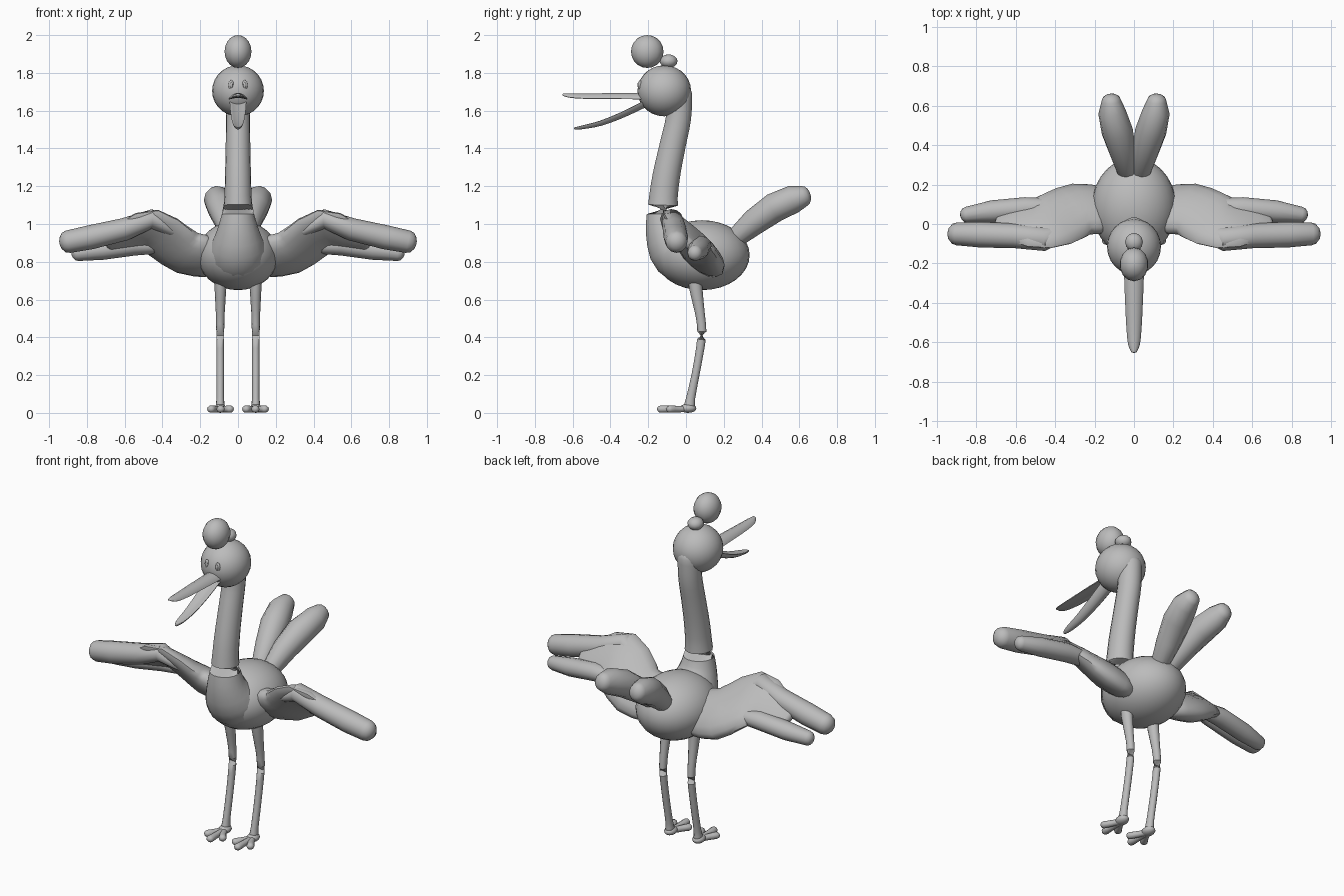
import bpy, bmesh, math
from mathutils import Vector

grey = bpy.data.materials.new("plain grey")
grey.diffuse_color = (0.5, 0.5, 0.5, 1)


def finish(name, bm, angle=50):
    bmesh.ops.recalc_face_normals(bm, faces=bm.faces)
    me = bpy.data.meshes.new(name)
    bm.to_mesh(me)
    bm.free()
    me.materials.append(grey)
    ob = bpy.data.objects.new(name, me)
    bpy.context.collection.objects.link(ob)
    bpy.ops.object.select_all(action='DESELECT')
    ob.select_set(True)
    bpy.context.view_layer.objects.active = ob
    bpy.ops.object.shade_smooth_by_angle(angle=math.radians(angle))
    return ob


def ball(name, center, radii, u=24, v=14):
    bm = bmesh.new()
    bmesh.ops.create_uvsphere(bm, u_segments=u, v_segments=v, radius=1)
    for vert in bm.verts:
        vert.co = Vector([c + r * k for c, r, k in zip(center, radii, vert.co)])
    return finish(name, bm)


def smooth_path(pts, steps):
    """Catmull-Rom interpolation of rows (x, y, z, wide, thick)."""
    out = []
    for i in range(len(pts) - 1):
        p = [pts[max(i - 1, 0)], pts[i], pts[i + 1], pts[min(i + 2, len(pts) - 1)]]
        for s in range(steps):
            t = s / steps
            out.append([0.5 * (2 * b + (c - a) * t + (2 * a - 5 * b + 4 * c - d) * t * t
                               + (3 * b - a - 3 * c + d) * t ** 3) for a, b, c, d in zip(*p)])
    return out + [list(pts[-1])]


def sweep(name, pts, wide_axis=(1, 0, 0), steps=3, sides=14, cap=0.8, bend=0):
    """Elliptical tube with rounded ends; bend curls the section into a trough."""
    rows = smooth_path(pts, steps)
    pos = [Vector(r[:3]) for r in rows]
    n = len(rows)
    rings = []
    for i, r in enumerate(rows):
        t = (pos[min(i + 1, n - 1)] - pos[max(i - 1, 0)]).normalized()
        rings.append((pos[i], t, r[3], r[4]))

    def dome(ring, sign):
        p, t, w, h = ring
        c = cap * min(w, h) * sign
        return [(p + t * c * math.sin(a), t, w * math.cos(a), h * math.cos(a))
                for a in (math.radians(d) for d in (30, 58, 80))]

    rings = dome(rings[0], -1)[::-1] + rings + dome(rings[-1], 1)
    bm = bmesh.new()
    loops = []
    for p, t, w, h in rings:
        a = Vector(wide_axis)
        a = (a - t * a.dot(t)).normalized()
        b = t.cross(a)
        if b.z < 0:
            b = -b
        loop = []
        for k in range(sides):
            ang = 2 * math.pi * k / sides
            ca, sa = math.cos(ang), math.sin(ang)
            loop.append(bm.verts.new(p + a * w * ca + b * (h * sa + bend * w * ca * ca)))
        loops.append(loop)
    for l0, l1 in zip(loops, loops[1:]):
        for k in range(sides):
            j = (k + 1) % sides
            bm.faces.new((l0[k], l0[j], l1[j], l1[k]))
    bm.faces.new(loops[0])
    bm.faces.new(loops[-1])
    return finish(name, bm)


# Body, neck and head
ball("body", (0, 0.085, 0.835), (0.215, 0.252, 0.185), 28, 16)
sweep("neck", [(0, 0.06, 0.81, 0.16, 0.15), (0, -0.05, 0.86, 0.155, 0.15),
               (0, -0.112, 0.97, 0.11, 0.105), (0, -0.122, 1.1, 0.076, 0.08),
               (0, -0.105, 1.25, 0.069, 0.074), (0, -0.07, 1.42, 0.065, 0.07),
               (0, -0.04, 1.56, 0.064, 0.068), (0, -0.036, 1.69, 0.066, 0.07)], sides=18)
ball("head", (0, -0.115, 1.705), (0.137, 0.142, 0.135))

# Head tuft
ball("tuft_large", (0, -0.205, 1.913), (0.073, 0.086, 0.087), 14, 10)
ball("tuft_small", (0, -0.092, 1.862), (0.045, 0.047, 0.036), 12, 8)

# Open beak
sweep("upper_beak", [(0, -0.2, 1.682, 0.052, 0.013), (0, -0.35, 1.682, 0.047, 0.013),
                     (0, -0.52, 1.68, 0.039, 0.012), (0, -0.61, 1.682, 0.03, 0.01),
                     (0, -0.648, 1.685, 0.014, 0.007)], bend=-0.4)
sweep("lower_beak", [(0, -0.2, 1.637, 0.045, 0.013), (0, -0.33, 1.575, 0.04, 0.012),
                     (0, -0.45, 1.53, 0.032, 0.011), (0, -0.55, 1.509, 0.022, 0.008),
                     (0, -0.59, 1.506, 0.009, 0.005)], bend=0.5)

for s, side in ((1, "left"), (-1, "right")):
    # Eyes: raised oval with a small pupil
    ball("eye_" + side, (s * 0.036, -0.243, 1.735), (0.015, 0.01, 0.027), 14, 8)
    ball("pupil_" + side, (s * 0.035, -0.251, 1.735), (0.008, 0.006, 0.016), 12, 8)

    # Wing: slanted arm, then two finger feathers
    sweep("wing_arm_" + side,
          [(s * 0.17, 0.07, 0.83, 0.15, 0.07), (s * 0.27, 0.075, 0.848, 0.16, 0.075),
           (s * 0.36, 0.04, 0.905, 0.165, 0.06), (s * 0.46, 0.0, 0.965, 0.165, 0.045),
           (s * 0.57, 0.005, 0.94, 0.13, 0.04), (s * 0.68, 0.005, 0.905, 0.08, 0.03)],
          (0, 0.75, -0.66), steps=2, sides=16)
    sweep("wing_front_feather_" + side,
          [(s * 0.35, -0.045, 0.965, 0.04, 0.03), (s * 0.455, -0.077, 1.027, 0.06, 0.052),
           (s * 0.6, -0.06, 0.972, 0.063, 0.06), (s * 0.78, -0.054, 0.93, 0.065, 0.064),
           (s * 0.9, -0.05, 0.906, 0.058, 0.06)], (0, 1, 0), steps=1, sides=12)
    sweep("wing_rear_feather_" + side,
          [(s * 0.4, 0.085, 0.885, 0.045, 0.04), (s * 0.55, 0.078, 0.885, 0.058, 0.052),
           (s * 0.72, 0.064, 0.862, 0.056, 0.052), (s * 0.85, 0.047, 0.846, 0.04, 0.042)],
          (0, 1, 0), steps=1, sides=12)

    # Tail feather
    sweep("tail_feather_" + side,
          [(s * 0.03, 0.25, 0.915, 0.05, 0.05), (s * 0.055, 0.36, 1.01, 0.068, 0.07),
           (s * 0.085, 0.47, 1.088, 0.08, 0.078), (s * 0.112, 0.57, 1.132, 0.07, 0.074),
           (s * 0.115, 0.625, 1.148, 0.05, 0.055)], steps=1, sides=12, cap=0.7)

    # Leg with a knobbly knee
    sweep("leg_" + side,
          [(s * 0.093, 0.045, 0.76, 0.034, 0.04), (s * 0.093, 0.052, 0.66, 0.031, 0.035),
           (s * 0.094, 0.075, 0.52, 0.023, 0.025), (s * 0.094, 0.084, 0.43, 0.021, 0.024),
           (s * 0.094, 0.075, 0.34, 0.02, 0.022), (s * 0.094, 0.05, 0.2, 0.02, 0.021),
           (s * 0.094, 0.025, 0.08, 0.02, 0.024), (s * 0.094, 0.018, 0.035, 0.024, 0.03)],
          steps=2, sides=12)

    # Foot: heel and three toes
    ball("heel_" + side, (s * 0.094, 0.01, 0.024), (0.034, 0.045, 0.024), 14, 8)
    for k, (tx, ty) in enumerate(((0.043, -0.085), (0.092, -0.133), (0.142, -0.085))):
        sweep(f"toe_{side}_{k + 1}",
              [(s * 0.094, 0.01, 0.021, 0.018, 0.017),
               (s * (0.094 + tx) / 2, ty / 2, 0.02, 0.018, 0.018),
               (s * tx, ty, 0.02, 0.022, 0.02)], steps=2, sides=10, cap=1)
